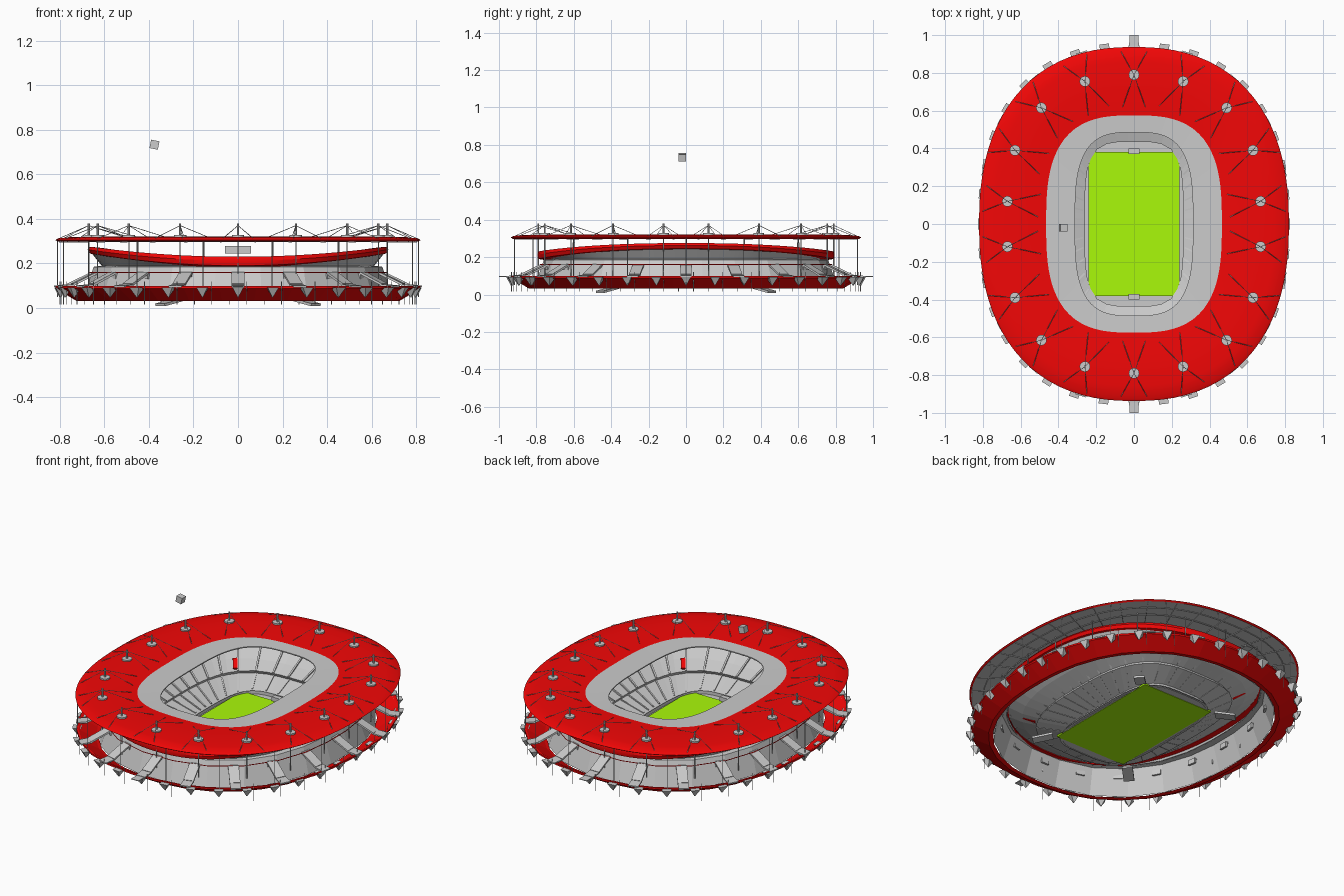
import bpy, bmesh, math
from mathutils import Vector, Matrix

if "Cube" in bpy.data.objects:
    bpy.data.objects.remove(bpy.data.objects["Cube"])

def material(name, rgb):
    m = bpy.data.materials.new(name)
    m.diffuse_color = (*rgb, 1)
    m.use_nodes = True
    m.node_tree.nodes["Principled BSDF"].inputs["Base Color"].default_value = m.diffuse_color
    return m

RED = material("red", (0.9, 0.002, 0.002))
GREEN = material("green", (0.4, 0.95, 0.003))

def finish(name, bm, mat=None, smooth=False):
    me = bpy.data.meshes.new(name)
    bm.to_mesh(me)
    bm.free()
    ob = bpy.data.objects.new(name, me)
    bpy.context.collection.objects.link(ob)
    if mat:
        me.materials.append(mat)
    if smooth:
        bpy.ops.object.select_all(action='DESELECT')
        ob.select_set(True)
        bpy.context.view_layer.objects.active = ob
        bpy.ops.object.shade_smooth_by_angle(angle=math.radians(30))
    return ob

def oval(a, b, n, th, z=0, k=0):
    """Point on a rounded oval; k lifts it towards the long sides."""
    c, s = math.cos(th), math.sin(th)
    r = (abs(c / a) ** n + abs(s / b) ** n) ** (-1 / n)
    return Vector((r * c, r * s, z + k * (r * c / a) ** 2))

def loft(name, rings, sides, mat=None, closed=False, smooth=False):
    """Rings are (half x, half y, z, squareness, extra height on the long sides)."""
    bm = bmesh.new()
    rows = []
    for a, b, z, n, k in rings:
        rows.append([bm.verts.new(oval(a, b, n, 2 * math.pi * (i + 0.5) / sides, z, k)) for i in range(sides)])
    if closed:
        rows.append(rows[0])
    for r0, r1 in zip(rows, rows[1:]):
        for i in range(sides):
            j = (i + 1) % sides
            bm.faces.new((r0[i], r0[j], r1[j], r1[i]))
    bmesh.ops.recalc_face_normals(bm, faces=bm.faces)
    return finish(name, bm, mat, smooth)

def rod(bm, p, q, r, sides=5):
    p, q = Vector(p), Vector(q)
    d = q - p
    m = Matrix.Translation((p + q) / 2) @ d.to_track_quat('Z', 'Y').to_matrix().to_4x4()
    bmesh.ops.create_cone(bm, cap_ends=True, segments=sides, radius1=r, radius2=r, depth=d.length, matrix=m)

def beam(bm, p, q, w, h):
    p, q = Vector(p), Vector(q)
    x = (q - p).normalized()
    y = Vector((0, 0, 1)).cross(x).normalized()
    rot = Matrix((x, y, x.cross(y))).transposed().to_4x4()
    m = Matrix.Translation((p + q) / 2) @ rot @ Matrix.Diagonal(((q - p).length, w, h, 1))
    bmesh.ops.create_cube(bm, size=1, matrix=m)

def box(bm, c, size, rz=0):
    m = Matrix.Translation(c) @ Matrix.Rotation(rz, 4, 'Z') @ Matrix.Diagonal((*size, 1))
    bmesh.ops.create_cube(bm, size=1, matrix=m)

def spaced(a, b, n, count, offset=0.0):
    """Evenly spaced points and outward normals along an oval, from the front."""
    pts = [oval(a, b, n, -math.pi / 2 + 2 * math.pi * i / 1440) for i in range(1440)]
    acc = [0.0]
    for i in range(1440):
        acc.append(acc[-1] + (pts[(i + 1) % 1440] - pts[i]).length)
    out, i = [], 0
    for k in range(count):
        while acc[i + 1] <= acc[-1] * (k + offset) / count:
            i += 1
        t = pts[(i + 1) % 1440] - pts[i - 1]
        out.append((pts[i].copy(), Vector((t.y, -t.x, 0)).normalized()))
    return out

def up(p, z):
    return Vector((p.x, p.y, z))

# Pitch, apron and goals
bm = bmesh.new()
box(bm, (0, 0, 0.045), (0.48, 0.76, 0.01))
finish("pitch", bm, GREEN)
loft("pitch_apron", [(0.23, 0.37, 0.042, 12, 0), (0.27, 0.44, 0.042, 4, 0)], 64)
bm = bmesh.new()
for s in (-1, 1):
    box(bm, (0, s * 0.385, 0.063), (0.06, 0.03, 0.025))
finish("goals", bm)

# Seating bowl: lower tier, concourse step, upper tier
loft("pitch_wall", [(0.255, 0.43, 0.04, 4, 0), (0.255, 0.43, 0.062, 4, 0)], 64)
loft("lower_tier", [(0.26, 0.435, 0.058, 4, 0), (0.42, 0.57, 0.1, 3, 0.01)], 48)
loft("tier_front", [(0.42, 0.57, 0.1, 3, 0.01), (0.41, 0.56, 0.118, 3, 0.01)], 48)
loft("upper_tier", [(0.41, 0.56, 0.118, 3, 0.01), (0.51, 0.645, 0.147, 2.7, 0.025),
                    (0.61, 0.73, 0.185, 2.4, 0.05)], 48)
bm = bmesh.new()
for i in range(36):
    th = 2 * math.pi * (i + 0.5) / 36
    beam(bm, oval(0.27, 0.445, 4, th, 0.063), oval(0.42, 0.57, 3, th, 0.102, 0.01), 0.008, 0.006)
    beam(bm, oval(0.41, 0.56, 3, th, 0.12, 0.01), oval(0.605, 0.725, 2.4, th, 0.186, 0.05), 0.01, 0.008)
finish("aisles", bm)
bm = bmesh.new()
for s in (-1, 1):
    th = math.atan2(s * 0.54, s * -0.40)
    beam(bm, oval(0.42, 0.57, 3, th, 0.127, 0.012), oval(0.5, 0.635, 2.75, th, 0.151, 0.025), 0.025, 0.012)
finish("red_seat_blocks", bm, RED)
bm = bmesh.new()
for sx in (-1, 1):
    for sy in (-1, 1):
        beam(bm, (sx * 0.27, sy * 0.38, 0.036), (sx * 0.35, sy * 0.46, 0.014), 0.06, 0.012)
finish("corner_tunnels", bm)

# Red saddle shaped rim, flared upper shell, faceted outer wall
loft("bowl_rim", [(0.665, 0.79, 0.19, 2.3, 0.055), (0.675, 0.795, 0.212, 2.3, 0.05),
                  (0.665, 0.79, 0.23, 2.3, 0.045), (0.615, 0.74, 0.225, 2.4, 0.045),
                  (0.605, 0.73, 0.18, 2.4, 0.05)], 80, RED, closed=True, smooth=True)
loft("upper_shell", [(0.66, 0.785, 0.195, 2.3, 0.055), (0.61, 0.74, 0.187, 2.4, 0)], 80, smooth=True)
loft("outer_wall", [(0.61, 0.74, 0.19, 2.4, 0), (0.65, 0.765, 0.185, 2.3, 0), (0.70, 0.815, 0.035, 2.3, 0)], 24)

# Red funnel shaped podium with a thin lip
loft("podium", [(0.70, 0.815, 0.034, 2.3, 0), (0.725, 0.84, 0.031, 2.3, 0), (0.82, 0.935, 0.088, 2.3, 0),
                (0.82, 0.935, 0.098, 2.3, 0), (0.81, 0.925, 0.098, 2.3, 0), (0.72, 0.83, 0.04, 2.3, 0)],
     36, RED, closed=True)

# Bridges with stairs from wall to lip, and their landings
stairs, doors = bmesh.new(), bmesh.new()
for p, n in spaced(0.815, 0.935, 2.3, 20):
    beam(stairs, up(p - n * 0.16, 0.158), up(p - n * 0.05, 0.105), 0.06, 0.01)
    beam(stairs, up(p - n * 0.055, 0.103), up(p + n * 0.01, 0.097), 0.06, 0.008)
    box(doors, up(p - n * 0.165, 0.145), (0.012, 0.05, 0.03), math.atan2(n.y, n.x))
finish("stair_bridges", stairs)
finish("doorways", doors)

# Inverted pyramids and thin spikes around the lip
pyr, spikes = bmesh.new(), bmesh.new()
for p, n in spaced(0.80, 0.935, 2.4, 36):
    m = Matrix.Translation(up(p, 0.07)) @ Matrix.Rotation(math.atan2(n.y, n.x) + math.pi / 4, 4, 'Z')
    bmesh.ops.create_cone(pyr, cap_ends=True, segments=4, radius1=0.002, radius2=0.036, depth=0.045, matrix=m)
    side = Vector((-n.y, n.x, 0)) * 0.04
    rod(spikes, up(p + side, 0.015), up(p + side, 0.12), 0.0015, 4)
finish("lip_supports", pyr)
finish("lip_spikes", spikes)
bm = bmesh.new()
for s in (-1, 1):
    beam(bm, (0, s * 0.92, 0.096), (0, s * 1.0, 0.096), 0.05, 0.004)
finish("entrance_platforms", bm)

# Handrail around the outer wall
loft("wall_rail", [(0.668, 0.783, 0.158, 2.3, 0), (0.672, 0.787, 0.158, 2.3, 0), (0.67, 0.785, 0.162, 2.3, 0)],
     24, RED, closed=True)

# Roof: red outer membrane, grey inner ring, grey underside
loft("roof_membrane", [(0.81, 0.927, 0.298, 2.35, 0), (0.82, 0.937, 0.305, 2.35, 0), (0.806, 0.922, 0.313, 2.35, 0),
                       (0.74, 0.855, 0.319, 2.4, 0), (0.6, 0.715, 0.32, 2.7, 0), (0.465, 0.575, 0.314, 2.9, 0)],
     96, RED, smooth=True)
loft("roof_inner_ring", [(0.465, 0.575, 0.314, 2.9, 0), (0.312, 0.485, 0.311, 3.2, 0), (0.312, 0.485, 0.305, 3.2, 0)], 96)
loft("roof_underside", [(0.312, 0.485, 0.305, 3.2, 0), (0.465, 0.575, 0.303, 2.9, 0), (0.81, 0.927, 0.298, 2.35, 0)], 96)
bm = bmesh.new()
for i in range(36):
    th = 2 * math.pi * (i + 0.5) / 36
    beam(bm, oval(0.32, 0.49, 3.2, th, 0.302), oval(0.805, 0.92, 2.35, th, 0.297), 0.003, 0.005)
finish("roof_ribs", bm)
for i, (a, b, n) in enumerate([(0.56, 0.67, 2.7), (0.66, 0.77, 2.5), (0.74, 0.855, 2.4)]):
    loft(f"roof_hoop_{i}", [(a, b, 0.3, n, 0), (a + 0.003, b + 0.003, 0.3, n, 0), (a, b, 0.296, n, 0)], 72, closed=True)

# Masts through the roof with discs and four stay cables each
quarter = [(0.26, 0.755), (0.49, 0.615), (0.63, 0.39), (0.67, 0.12)]
spots = [(0, 0.79), (0, -0.79)] + [(sx * x, sy * y) for x, y in quarter for sx in (-1, 1) for sy in (-1, 1)]
masts, discs, cables = bmesh.new(), bmesh.new(), bmesh.new()
for x, y in spots:
    c = Vector((x, y, 0))
    n = Vector((x / 0.68 ** 2, y / 0.79 ** 2, 0)).normalized()
    t = Vector((-n.y, n.x, 0))
    rod(masts, up(c, 0.09), up(c, 0.31), 0.003, 6)
    rod(masts, up(c, 0.31), up(c, 0.38), 0.005, 8)
    rod(discs, up(c, 0.318), up(c, 0.328), 0.028, 20)
    for s in (-1, 1):
        rod(cables, up(c, 0.37), up(c + n * 0.125 + s * t * 0.07, 0.312), 0.0015, 4)
        rod(cables, up(c, 0.37), up(c - n * 0.17 + s * t * 0.06, 0.318), 0.0015, 4)
finish("masts", masts)
finish("mast_discs", discs)
finish("stay_cables", cables)

# Slim perimeter posts holding the roof edge
bm = bmesh.new()
for p, n in spaced(0.81, 0.925, 2.35, 18, 0.5):
    rod(bm, up(p, 0.05), up(p, 0.3), 0.002, 4)
finish("edge_posts", bm)

# Hanging scoreboards at both ends, floating cube above
bm = bmesh.new()
for s in (-1, 1):
    box(bm, (0, s * 0.6, 0.262), (0.115, 0.015, 0.034))
finish("scoreboards", bm)
bm = bmesh.new()
bmesh.ops.create_cube(bm, size=0.038, matrix=Matrix.Translation((-0.375, -0.02, 0.733)) @ Matrix.Rotation(0.2, 4, 'Y'))
finish("floating_cube", bm)
